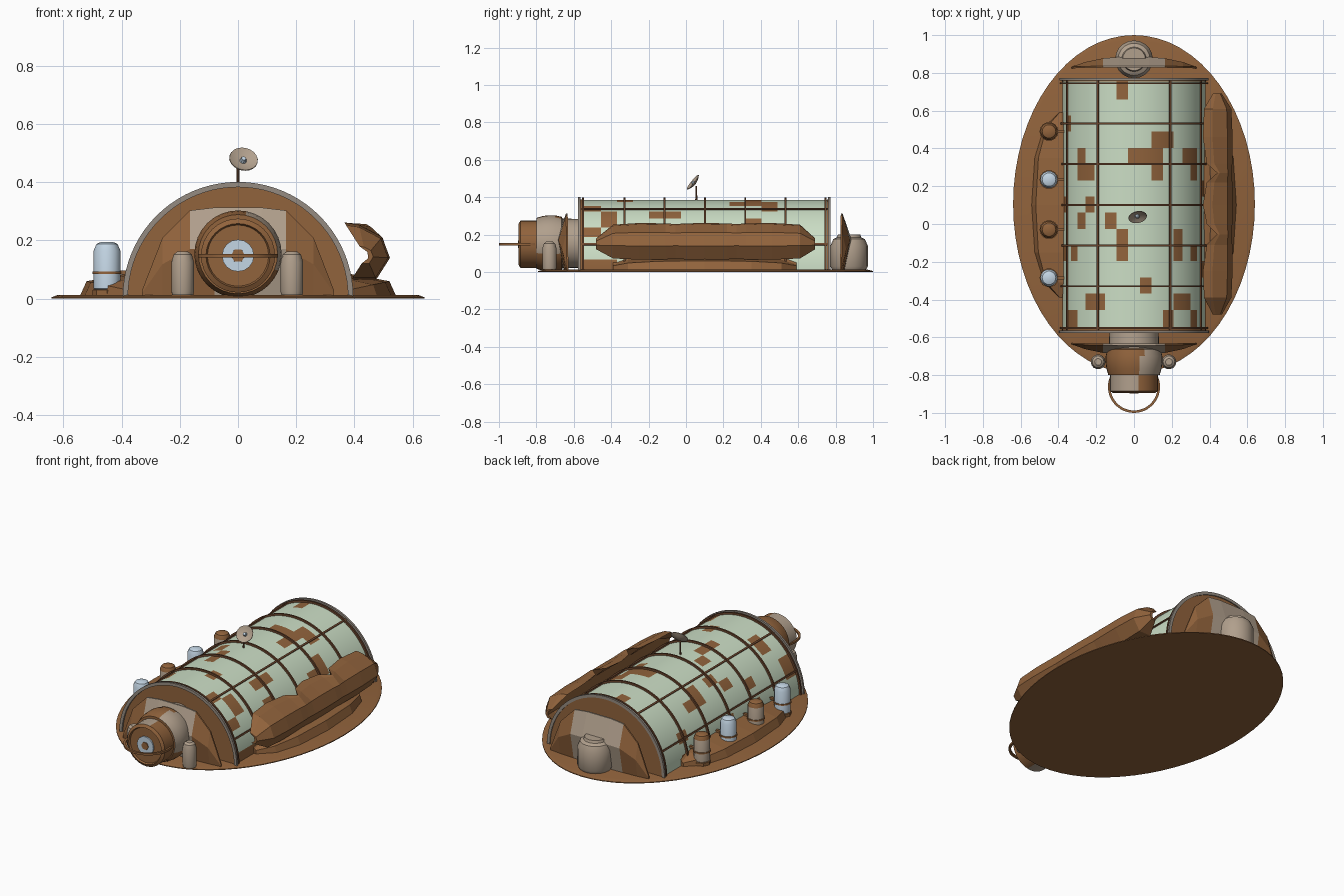
import bpy, bmesh, math, random
from mathutils import Matrix, Vector

if "Cube" in bpy.data.objects:
    bpy.data.objects.remove(bpy.data.objects["Cube"])

random.seed(4)

def mat(name, c):
    m = bpy.data.materials.new(name)
    m.diffuse_color = (*c, 1)
    m.use_nodes = True
    m.node_tree.nodes["Principled BSDF"].inputs["Base Color"].default_value = m.diffuse_color
    return m

BROWN = mat("rust brown", (0.285, 0.125, 0.045))
TAUPE = mat("taupe", (0.44, 0.35, 0.265))
GREEN = mat("pale green", (0.60, 0.73, 0.56))
BLUE = mat("pale blue", (0.55, 0.67, 0.78))
DARK = mat("dark brown", (0.15, 0.062, 0.027))
GREY = mat("weathered grey", (0.30, 0.26, 0.22))

def build(name, verts, faces, mats, rule=None, smooth=True, fix=True):
    me = bpy.data.meshes.new(name)
    me.from_pydata([tuple(v) for v in verts], [], faces)
    for m in mats:
        me.materials.append(m)
    if fix:
        bm = bmesh.new()
        bm.from_mesh(me)
        bmesh.ops.recalc_face_normals(bm, faces=bm.faces)
        bm.to_mesh(me)
        bm.free()
    if rule:
        for p in me.polygons:
            p.material_index = rule(p.center)
    ob = bpy.data.objects.new(name, me)
    bpy.context.collection.objects.link(ob)
    if smooth:
        bpy.ops.object.select_all(action='DESELECT')
        ob.select_set(True)
        bpy.context.view_layer.objects.active = ob
        bpy.ops.object.shade_smooth_by_angle(angle=math.radians(32))
    return ob

def loft(name, rings, mats, rule=None, smooth=True):
    """Skin closed cross-sections and cap the two ends."""
    n = len(rings[0])
    verts = [v for r in rings for v in r]
    faces = [(k*n+i, k*n+(i+1) % n, (k+1)*n+(i+1) % n, (k+1)*n+i)
             for k in range(len(rings)-1) for i in range(n)]
    faces += [tuple(range(n)), tuple(range((len(rings)-1)*n, len(rings)*n))]
    return build(name, verts, faces, mats, rule, smooth)

def lathe(name, profile, mats, loc, n=24, rot=Matrix(), rule=None):
    """Revolve (radius, height) points about the local z axis."""
    rings = [[rot @ Vector((r*math.cos(i*math.tau/n), r*math.sin(i*math.tau/n), h)) + Vector(loc)
              for i in range(n)] for r, h in profile]
    return loft(name, rings, mats, rule)

def box(name, lo, hi, m):
    ring = lambda z: [(lo[0], lo[1], z), (hi[0], lo[1], z), (hi[0], hi[1], z), (lo[0], hi[1], z)]
    return loft(name, [ring(lo[2]), ring(hi[2])], [m], smooth=False)

def arch(name, y, w, r0, r1, m, n=40):
    rings = []
    for i in range(n+1):
        a = math.pi*i/n
        rings.append([(r*math.cos(a), y+d, r*math.sin(a)+0.005)
                      for r, d in ((r0, -w), (r1, -w), (r1, w), (r0, w))])
    return loft(name, rings, [m])

FWD = Matrix.Rotation(math.pi/2, 3, 'X')      # local z -> -y

# Oval ground plate
N = 64
oval = lambda s, z: [(0.64*s*math.cos(i*math.tau/N), 0.105+0.895*s*math.sin(i*math.tau/N), z) for i in range(N)]
loft("base_plate", [oval(1, 0), oval(1, 0.005), oval(0.97, 0.012)], [BROWN])

# Vaulted skin: 19 x 15 cells, with listed brown camouflage cells (row: columns from the crown)
CAMO = {14: [-1], 12: [-7], 11: [2, 3], 10: [0, 1, 2, 5, 6, -5], 9: [-4, -5, 2, 6],
        7: [-4], 6: [-5, -2], 5: [-1, 4], 4: [-1, 4, 6, -6], 2: [1], 1: [-4, -3, 4, 5],
        0: [-7, -6, 3, 6]}
low = {(random.randrange(15), random.choice((-9, -8, 8, 9))) for _ in range(9)}
Y0, DY, R, SUB = -0.54, 0.0857, 0.38, 3
cols = 19*SUB
ys = [-0.56] + [Y0+DY*k for k in range(1, 15)] + [0.76]
verts = [(R*math.sin(a), y, R*math.cos(a)+0.005) for y in ys
         for a in [math.pi*(i/cols-0.5) for i in range(cols+1)]]
w = cols+1
faces = [(k*w+i, k*w+i+1, (k+1)*w+i+1, (k+1)*w+i) for k in range(15) for i in range(cols)]
faces = [f[::-1] for f in faces]

def camo(c):
    row = max(0, min(14, int((c.y-Y0)/DY)))
    col = round(math.degrees(math.atan2(c.x, c.z-0.005))/(180/19))
    return int(col in CAMO.get(row, []) or (row, col) in low)

skin = build("vault_skin", verts, faces, [GREEN, BROWN], camo, fix=False)
top = max(skin.data.polygons, key=lambda p: p.center.z)
if top.normal.z < 0:
    skin.data.flip_normals()

# End walls
for name, y in (("front_wall", -0.56), ("back_wall", 0.76)):
    half = lambda yy: [(0.382*math.cos(math.pi*i/40), yy, 0.382*math.sin(math.pi*i/40)+0.005) for i in range(41)]
    loft(name, [half(y-0.006), half(y+0.006)], [BROWN])

# Arched ribs and long stringers
for k in range(1, 6):
    arch("rib", -0.545+0.2155*k, 0.005, 0.376, 0.392, DARK)
for y, s in ((-0.55, -1), (0.745, 1)):
    arch("end_rib", y, 0.005, 0.376, 0.392, DARK)
    arch("end_rim", y+s*0.021, 0.006, 0.378, 0.396, GREY)
for deg in (-68, -30, 30, 68):
    a = math.radians(deg)
    u, t = Vector((math.sin(a), 0, math.cos(a))), Vector((math.cos(a), 0, -math.sin(a)))
    loft("stringer", [[u*r+t*s+Vector((0, y, 0.005)) for r, s in
                       ((0.376, -0.005), (0.387, -0.005), (0.387, 0.005), (0.376, 0.005))]
                      for y in (-0.56, 0.76)], [DARK])

# Airlock: patchy collar, entrance drum, round window and handrail hoop
ZC = 0.148
lathe("airlock_collar", [(0.13, 0.56), (0.133, 0.66), (0.142, 0.665), (0.15, 0.70), (0.15, 0.735),
                         (0.146, 0.765), (0.136, 0.8)],
      [BROWN, TAUPE], (0, 0, 0.153), 32, FWD,
      lambda c: int(c.y > -0.66 or (c.x > 0.03+0.3*(c.y+0.73) and c.z > 0.1)))
lathe("airlock_drum", [(0.127, 0.79), (0.127, 0.885), (0.11, 0.895), (0.105, 0.885)], [BROWN, TAUPE],
      (0, 0, ZC), 32, FWD, lambda c: int(c.x < 0.015 and -0.885 < c.y < -0.8))
lathe("window_ring", [(0.055, 0.88), (0.055, 0.893)], [BLUE], (0, 0, ZC), 16, FWD)
lathe("window_hub", [(0.025, 0.88), (0.024, 0.897)], [BROWN], (0, 0, ZC), 6, FWD)
hoop = []
for i in range(49):
    a = math.tau*i/48
    hoop.append([(r*math.cos(a), -0.862+r*math.sin(a), ZC+z)
                 for r, z in ((0.125, -0.006), (0.138, -0.006), (0.138, 0.006), (0.125, 0.006))])
loft("handrail_hoop", hoop, [BROWN])

# Bulging shield plates at both ends: (x, height, bulge)
half = [(0.33, 0.02, 0.0), (0.26, 0.2, 0.025), (0.165, 0.295, 0.045), (0.08, 0.305, 0.052)]
stations = [(-x, h, b) for x, h, b in half] + [(x, h, b) for x, h, b in reversed(half)]
for name, y, s in (("front_shield", -0.637, -1), ("back_shield", 0.832, 1)):
    rings = []
    for x, h, b in stations:
        sec = ((0.0, 0.3), (0.55, 1.0), (1.0, 0.1))
        rings.append([(x, y+s*b*q, 0.008+h*t) for t, q in sec] +
                     [(x, y+s*(b*q*0.75-0.008), 0.008+h*t) for t, q in reversed(sec)])
    loft(name, rings, [BROWN, TAUPE],
         lambda c: int(abs(c.x) < 0.166 and (y > 0 or c.x > -0.05 or c.z > 0.17)), smooth=False)

# Side bank: thin hooked shell in three leaves, its top lip drawn back at the two seams
hook = [(0.365, 0.262), (0.415, 0.254), (0.495, 0.212), (0.522, 0.14), (0.475, 0.066),
        (0.39, 0.066), (0.465, 0.125), (0.455, 0.195)]
path = [(-0.48, 0.3, 0), (-0.39, 0.92, 0), (-0.25, 1, 0), (-0.11, 0.98, 0.25), (-0.055, 0.95, 1), (0.0, 0.98, 0.25),
        (0.1, 1, 0), (0.22, 0.98, 0.25), (0.27, 0.95, 1), (0.32, 0.98, 0.25), (0.46, 1, 0), (0.61, 0.92, 0), (0.69, 0.3, 0)]
pull = (0.075, 0.04, 0.005, 0, 0, 0, 0, 0)
loft("side_bank", [[(0.44+(x+p*k-0.44)*s, y, 0.145+(z-0.145)*s) for (x, z), p in zip(hook, pull)]
                   for y, s, k in path], [BROWN], smooth=False)

# Low earth mounds along both sides
for sx in (-1, 1):
    rings = []
    for y, s in ((-0.39, 0.1), (-0.31, 0.6), (-0.15, 0.9), (0.1, 1), (0.35, 0.9), (0.51, 0.6), (0.59, 0.1)):
        e = 0.38+0.165*s
        rings.append([(sx*x, y, z) for x, z in
                      ((0.35, 0.005), (e, 0.005), (e-0.025*s, 0.03+0.03*s), (0.385, 0.035+0.05*s), (0.35, 0.085))])
    loft("earth_mound", rings, [BROWN], smooth=False)

# Row of supply tanks on the left, alternating colours
for i, y in enumerate((0.49, 0.235, -0.03, -0.285)):
    blue = i % 2
    lathe("side_tank", [(0.04, 0.03), (0.046, 0.035), (0.046, 0.165), (0.036, 0.188), (0.02, 0.195)],
          [BLUE if blue else TAUPE, BROWN], (-0.45, y, 0), 14,
          rule=None if blue else (lambda c: int(c.z > 0.166)))
    lathe("tank_band", [(0.046, 0.085), (0.05, 0.085), (0.05, 0.094), (0.046, 0.094)], [BROWN], (-0.45, y, 0), 14)
    lathe("tank_foot", [(0.05, 0.005), (0.05, 0.03), (0.03, 0.036)], [BROWN], (-0.45, y, 0), 8)
    box("tank_bracket", (-0.45, y-0.008, 0.083), (-0.37, y+0.008, 0.096), BROWN)

# Entrance canisters and rear tank
for x in (-0.19, 0.185):
    lathe("front_canister", [(0.036, 0.012), (0.039, 0.025), (0.039, 0.125), (0.031, 0.152), (0.018, 0.162)],
          [TAUPE], (x, -0.73, 0), 14)
lathe("rear_tank", [(0.09, 0.012), (0.1, 0.03), (0.1, 0.14), (0.085, 0.175), (0.065, 0.185), (0.06, 0.2)],
      [TAUPE], (0, 0.872, 0), 20)

# Roof dish on its mast
lathe("dish_mast", [(0.006, 0.37), (0.004, 0.46)], [DARK], (0, 0.055, 0), 8)
tilt = Vector((0.15, -0.75, 0.6)).to_track_quat('Z', 'Y').to_matrix()
lathe("dish", [(0.008, -0.01), (0.03, -0.004), (0.05, 0.006), (0.049, 0.009), (0.03, 0.0), (0.006, -0.004)],
      [TAUPE], (0.018, 0.042, 0.475), 20, tilt)
lathe("dish_feed", [(0.013, -0.006), (0.008, 0.012)], [BLUE], (0.018, 0.042, 0.475), 8, tilt)
